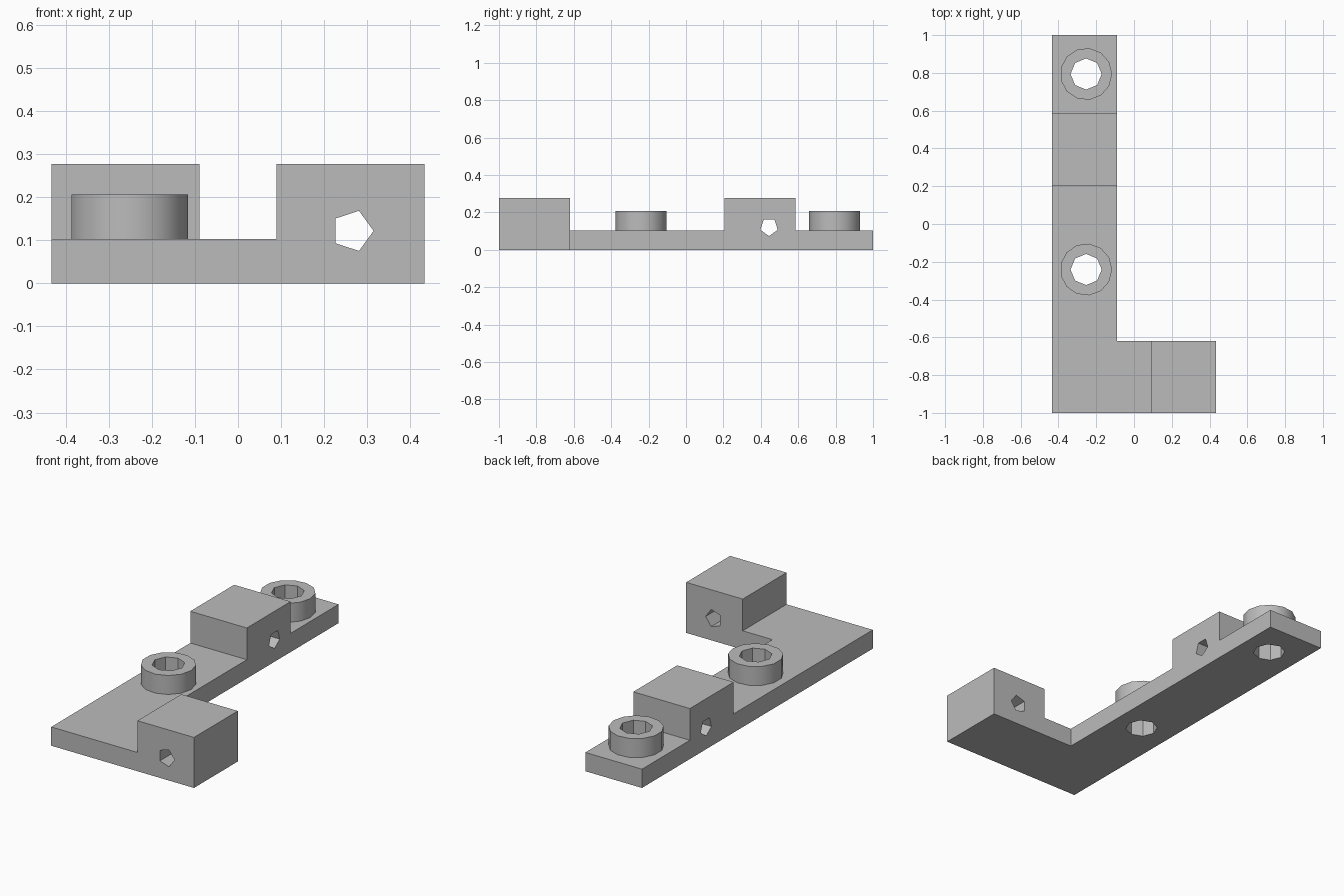
import bpy
import bmesh
from math import pi
from mathutils import Matrix, Vector

if "Cube" in bpy.data.objects:
    bpy.data.objects.remove(bpy.data.objects["Cube"], do_unlink=True)

GREY = (0.5, 0.5, 0.5, 1.0)
mat = bpy.data.materials.new("plain grey")
mat.use_nodes = True
mat.diffuse_color = GREY
mat.node_tree.nodes["Principled BSDF"].inputs["Base Color"].default_value = GREY

# Overall dimensions
HALF_X, HALF_Y = 0.433, 1.0
ARM_X = -0.09          # inner edge of the long arm
FOOT_Y = -0.62         # inner edge of the short foot
PLATE_Z, BLOCK_Z, BOSS_Z = 0.103, 0.277, 0.207
BOSS_X = -0.2535


def make_object(name, bm):
    mesh = bpy.data.meshes.new(name)
    bm.to_mesh(mesh)
    bm.free()
    mesh.materials.append(mat)
    obj = bpy.data.objects.new(name, mesh)
    bpy.context.collection.objects.link(obj)
    return obj


def box(name, x0, x1, y0, y1, z0, z1):
    bm = bmesh.new()
    size = Matrix.Diagonal((x1 - x0, y1 - y0, z1 - z0, 1))
    centre = Vector((x0 + x1, y0 + y1, z0 + z1)) / 2
    bmesh.ops.create_cube(bm, size=1, matrix=Matrix.Translation(centre) @ size)
    return make_object(name, bm)


def cylinder(name, sides, radius, depth, centre, turn=None):
    """Prism along z with a corner on +x, optionally turned to another axis."""
    bm = bmesh.new()
    spin = Matrix.Rotation(pi / 2, 4, turn) if turn else Matrix()
    disc = bmesh.ops.create_circle(bm, cap_ends=True, segments=sides, radius=radius)
    # Put the first corner exactly on +x
    v = disc["verts"][0].co
    angle = -Vector((1, 0)).angle_signed(Vector((v.x, v.y)))
    bmesh.ops.rotate(bm, verts=bm.verts, matrix=Matrix.Rotation(-angle, 3, "Z"))
    cap = bmesh.ops.extrude_face_region(bm, geom=bm.faces[:])
    top = [g for g in cap["geom"] if isinstance(g, bmesh.types.BMVert)]
    bmesh.ops.translate(bm, verts=top, vec=(0, 0, depth))
    bmesh.ops.translate(bm, verts=bm.verts, vec=(0, 0, -depth / 2))
    bmesh.ops.recalc_face_normals(bm, faces=bm.faces)
    bm.transform(Matrix.Translation(centre) @ spin)
    return make_object(name, bm)


def combine(target, tool, operation):
    """Apply a boolean and discard the tool."""
    mod = target.modifiers.new(operation.title(), "BOOLEAN")
    mod.object, mod.operation, mod.solver = tool, operation, "EXACT"
    bpy.context.view_layer.update()
    result = target.evaluated_get(bpy.context.evaluated_depsgraph_get())
    mesh = bpy.data.meshes.new_from_object(result)
    target.modifiers.clear()
    target.data = mesh
    bpy.data.objects.remove(tool, do_unlink=True)


# Bracket body: long arm, short foot and two raised blocks
body = box("bracket_body", -HALF_X, ARM_X, -HALF_Y, HALF_Y, 0, PLATE_Z)
combine(body, box("foot", -HALF_X, HALF_X, -HALF_Y, FOOT_Y, 0, PLATE_Z), "UNION")
combine(body, box("foot_block", 0.09, HALF_X, -HALF_Y, FOOT_Y, 0, BLOCK_Z), "UNION")
combine(body, box("arm_block", -HALF_X, ARM_X, 0.205, 0.585, 0, BLOCK_Z), "UNION")

# Five-sided cross holes through the blocks
combine(body, cylinder("foot_hole", 5, 0.049, 0.6, (0.266, -0.81, 0.122), "X"), "DIFFERENCE")
combine(body, cylinder("arm_hole", 5, 0.049, 0.6, (BOSS_X, 0.444, 0.122), "Y"), "DIFFERENCE")

# Round bosses with eight-sided holes that run down through the plate
bosses = []
for label, y in (("front", -0.241), ("back", 0.794)):
    boss = cylinder(label + "_boss", 13, 0.1377, BOSS_Z - PLATE_Z,
                    (BOSS_X, y, (BOSS_Z + PLATE_Z) / 2))
    for part in (boss, body):
        combine(part, cylinder("screw_hole", 8, 0.0825, 1, (BOSS_X, y, 0.1)), "DIFFERENCE")
    bosses.append(boss)

# Merge flat regions of the body into clean faces
bm = bmesh.new()
bm.from_mesh(body.data)
bmesh.ops.remove_doubles(bm, verts=bm.verts, dist=0.0001)
bmesh.ops.dissolve_limit(bm, angle_limit=0.02, verts=bm.verts, edges=bm.edges)
bm.to_mesh(body.data)
bm.free()

# Smooth boss walls, crisp edges elsewhere
bpy.ops.object.select_all(action="DESELECT")
for obj in bosses:
    obj.select_set(True)
bpy.context.view_layer.objects.active = bosses[0]
bpy.ops.object.shade_smooth_by_angle(angle=pi / 6)
